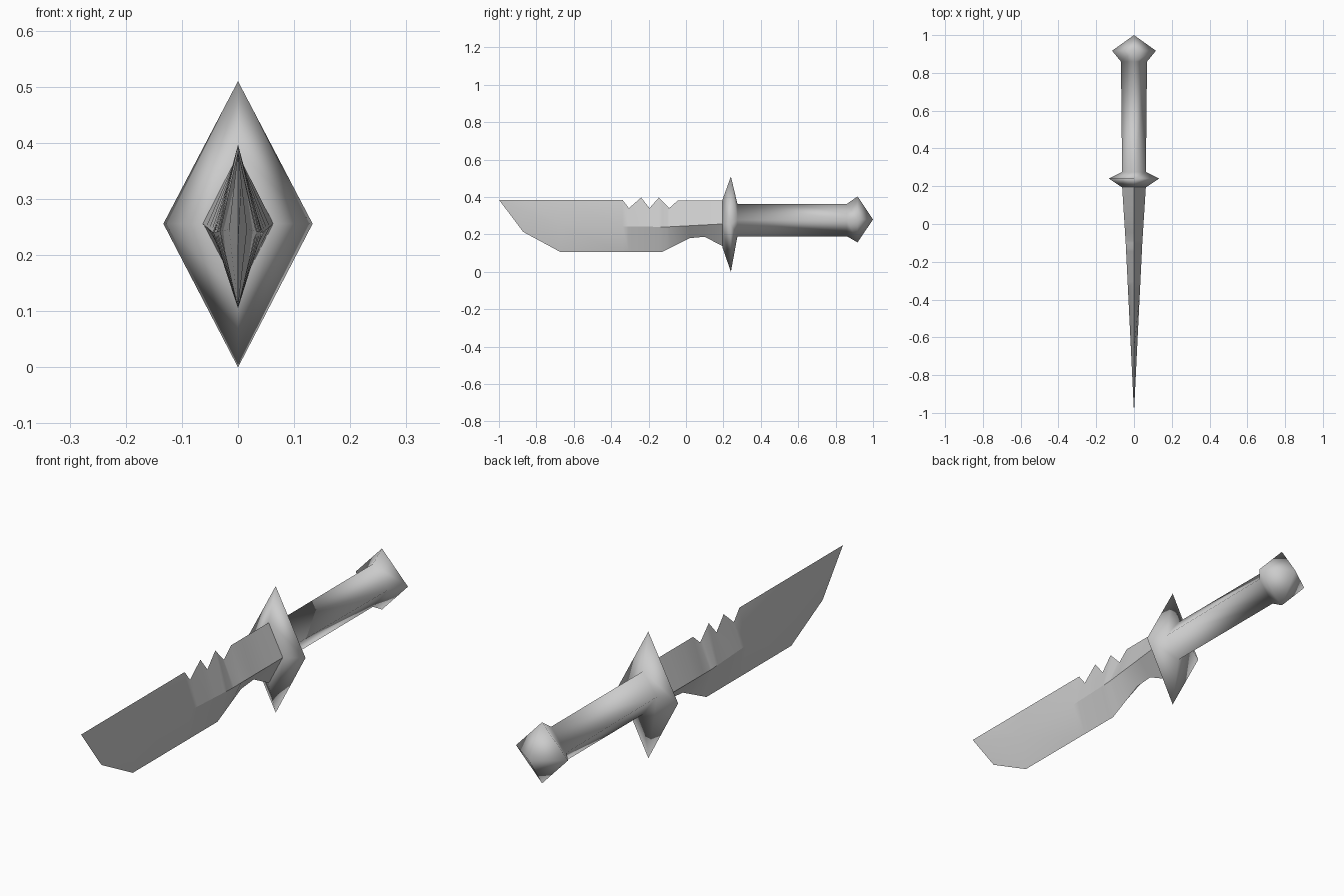
import bpy
import bmesh
import math

cube = bpy.data.objects.get("Cube")
if cube:
    bpy.data.objects.remove(cube, do_unlink=True)

steel = bpy.data.materials.new("grey steel")
steel.use_nodes = True
GREY = (0.6, 0.6, 0.6, 1)
steel.diffuse_color = GREY
steel.node_tree.nodes["Principled BSDF"].inputs["Base Color"].default_value = GREY


def sample(line, y):
    """Height of a polyline of (y, value) points at y."""
    for (y0, v0), (y1, v1) in zip(line, line[1:]):
        if y0 <= y <= y1:
            return v0 + (v1 - v0) * (y - y0) / (y1 - y0)
    return line[-1][1]


def diamond_loft(name, rings):
    """Loft diamond sections given as (y, half width, top, middle, bottom)."""
    bm = bmesh.new()
    loops = []
    for y, w, top, mid, low in rings:
        points = [(0, y, top), (w, y, mid), (0, y, low), (-w, y, mid)]
        loops.append([bm.verts.new(p) for p in points])
    for a, b in zip(loops, loops[1:]):
        for i in range(4):
            j = (i + 1) % 4
            bm.faces.new((a[i], a[j], b[j], b[i]))
    bm.faces.new(loops[0])
    bm.faces.new(loops[-1])
    # Pointed ends collapse to a single vertex
    bmesh.ops.remove_doubles(bm, verts=bm.verts, dist=0.0005)
    bmesh.ops.recalc_face_normals(bm, faces=bm.faces)
    mesh = bpy.data.meshes.new(name)
    bm.to_mesh(mesh)
    bm.free()
    mesh.materials.append(steel)
    obj = bpy.data.objects.new(name, mesh)
    bpy.context.collection.objects.link(obj)
    bpy.ops.object.select_all(action="DESELECT")
    obj.select_set(True)
    bpy.context.view_layer.objects.active = obj
    return obj


# Blade: toothed spine, side ridge and cutting edge
spine = [(-1, 0.385), (-0.34, 0.385), (-0.305, 0.34), (-0.24, 0.397),
         (-0.195, 0.34), (-0.145, 0.397), (-0.09, 0.34), (-0.045, 0.38), (0.2, 0.38)]
edge = [(-1, 0.385), (-0.87, 0.213), (-0.67, 0.105), (-0.13, 0.105),
        (0.02, 0.18), (0.1, 0.187), (0.2, 0.135)]
ridge = [(-1, 0.385), (-0.67, 0.246), (-0.1, 0.24), (0.2, 0.256)]
width = [(-1, 0), (-0.67, 0.016), (-0.1, 0.044), (0.2, 0.063)]

stations = sorted({y for line in (spine, edge, ridge) for y, v in line})
diamond_loft("blade", [(y, sample(width, y), sample(spine, y),
                        sample(ridge, y), sample(edge, y)) for y in stations])
bpy.ops.object.shade_smooth_by_angle(angle=math.radians(30))

# Hilt: flared guard, straight grip and pointed pommel in one smooth body
diamond_loft("hilt", [
    (0.195, 0.065, 0.385, 0.256, 0.13),
    (0.24, 0.133, 0.51, 0.256, 0),
    (0.275, 0.063, 0.363, 0.277, 0.19),
    (0.86, 0.069, 0.363, 0.277, 0.19),
    (0.917, 0.116, 0.403, 0.28, 0.157),
    (1, 0, 0.28, 0.28, 0.28),
])
bpy.ops.object.shade_smooth()
